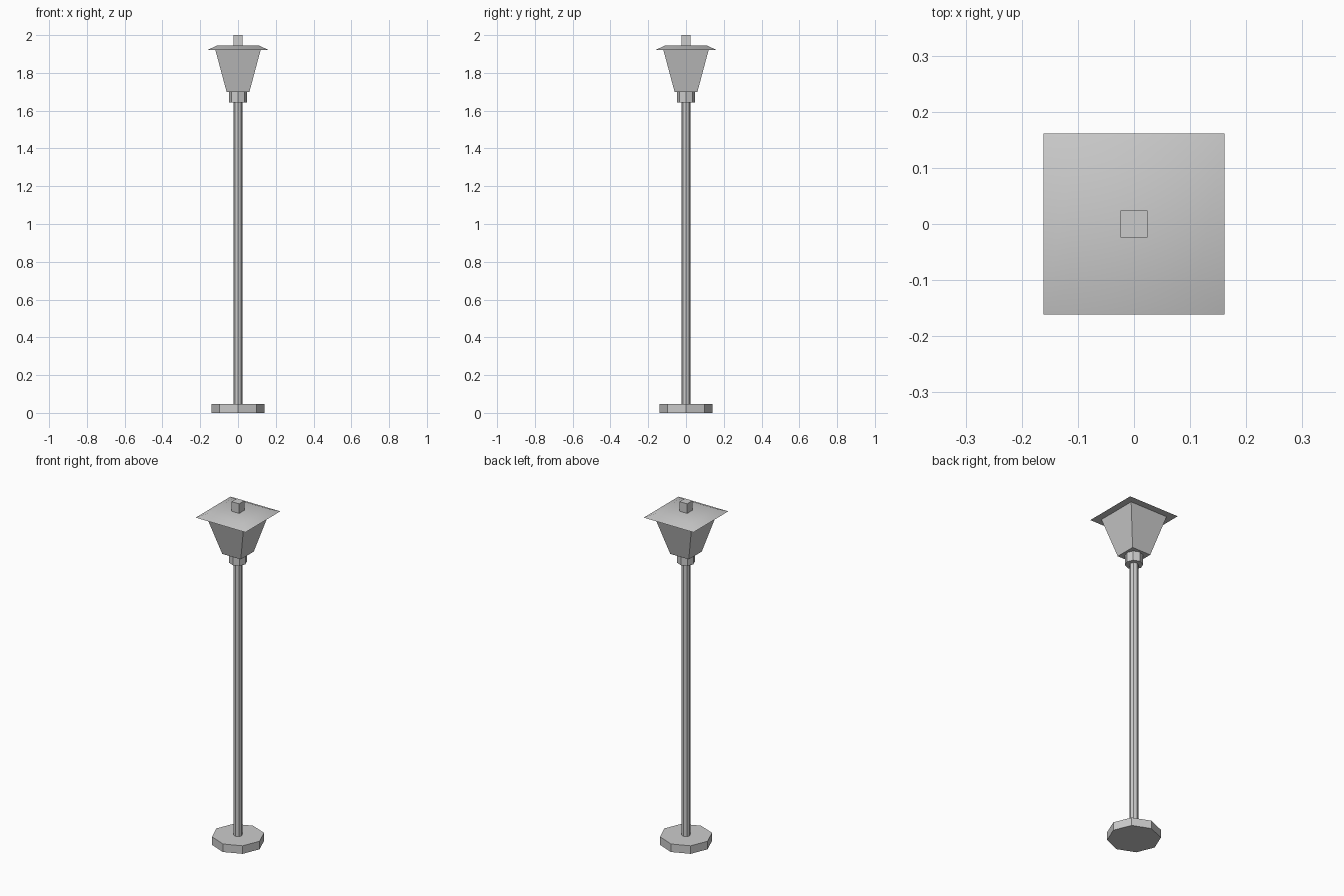
import bpy
import math

if "Cube" in bpy.data.objects:
    bpy.data.objects.remove(bpy.data.objects["Cube"])


def frustum(name, sides, bottom, top, z0, z1):
    """Closed tapered prism. Size is corner radius, or half-width when square."""
    k = math.sqrt(2) if sides == 4 else 1.0
    bpy.ops.mesh.primitive_cone_add(
        vertices=sides, radius1=bottom * k, radius2=top * k, depth=z1 - z0,
        location=(0, 0, (z0 + z1) / 2),
        rotation=(0, 0, math.pi / 4 if sides == 4 else 0))
    ob = bpy.context.object
    ob.name = name
    return ob


# Octagonal foot, post and collar
frustum("base", 8, 0.14, 0.14, 0.0, 0.047)
frustum("post", 8, 0.0235, 0.0235, 0.047, 1.643)
frustum("collar", 8, 0.048, 0.048, 1.643, 1.698)

# Square lantern body flaring upward
frustum("lantern_body", 4, 0.06, 0.12, 1.698, 1.922)

# Shallow roof with softly shaded slopes and crisp eaves
frustum("roof", 4, 0.161, 0.112, 1.922, 1.944)
bpy.ops.object.shade_smooth_by_angle(angle=math.radians(35))

# Square cap on top
frustum("finial", 4, 0.0245, 0.0245, 1.944, 2.0)
